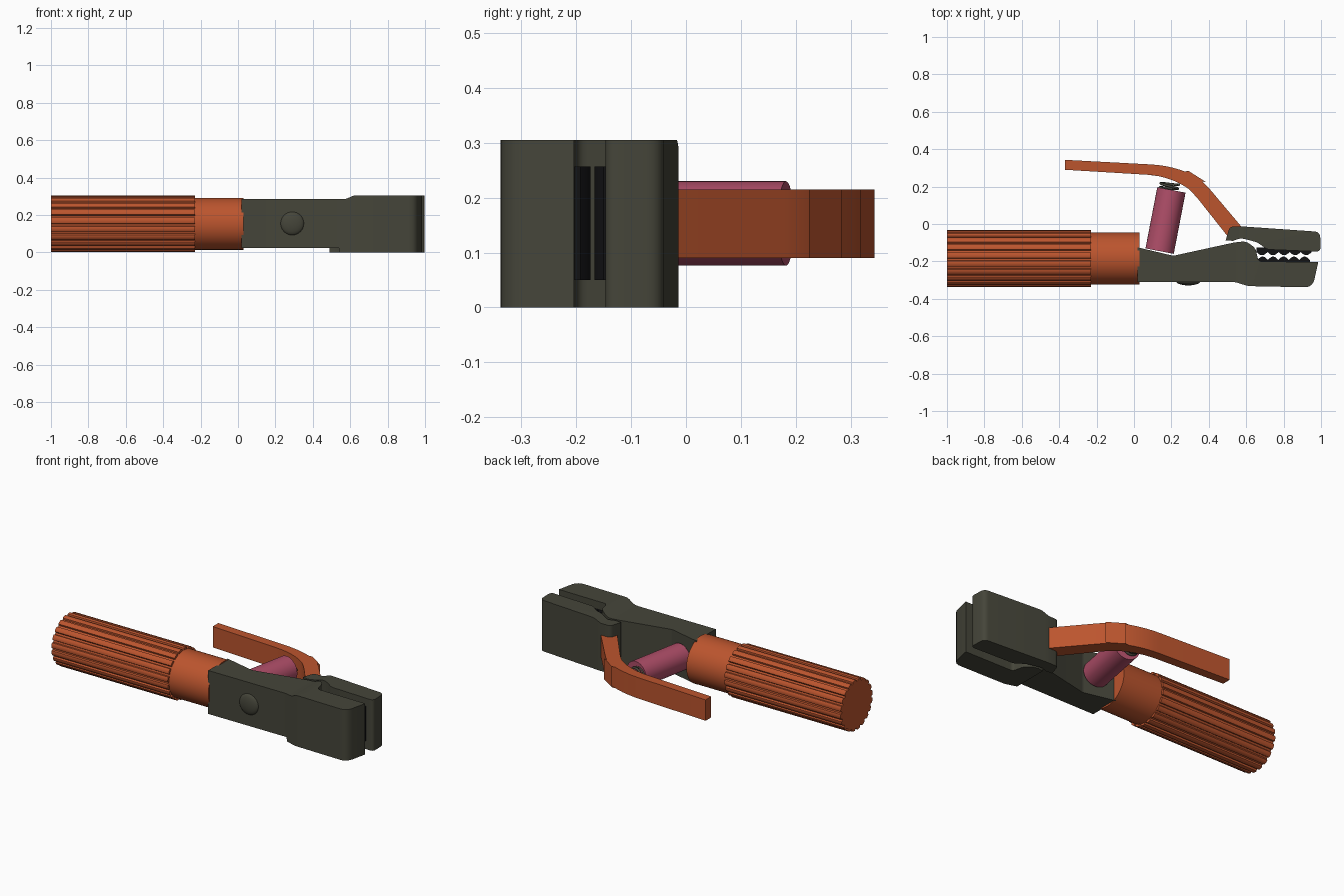
import bpy, bmesh
from math import sin, cos, pi, atan2
from mathutils import Vector

if "Cube" in bpy.data.objects:
    bpy.data.objects.remove(bpy.data.objects["Cube"], do_unlink=True)


def material(name, rgb):
    m = bpy.data.materials.new(name)
    m.use_nodes = True
    m.diffuse_color = (*rgb, 1)
    m.node_tree.nodes["Principled BSDF"].inputs["Base Color"].default_value = (*rgb, 1)
    return m


ORANGE = material("orange", (0.50, 0.09, 0.027))
GREY = material("olive grey", (0.06, 0.06, 0.042))
PINK = material("pink", (0.43, 0.076, 0.14))
BLACK = material("black", (0.006, 0.006, 0.007))
MID_Y, MID_Z = -0.185, 0.153


def finish(name, bm, mat, angle=0.6):
    bmesh.ops.recalc_face_normals(bm, faces=bm.faces[:])
    mesh = bpy.data.meshes.new(name)
    bm.to_mesh(mesh)
    bm.free()
    mesh.materials.append(mat)
    ob = bpy.data.objects.new(name, mesh)
    bpy.context.collection.objects.link(ob)
    bpy.ops.object.select_all(action="DESELECT")
    bpy.context.view_layer.objects.active = ob
    ob.select_set(True)
    bpy.ops.object.shade_smooth_by_angle(angle=angle)
    return ob


def rounded(points, steps=5):
    """Outline from (x, y, corner radius) points; corners become short curves."""
    out = []
    for i, (x, y, r) in enumerate(points):
        p = Vector((x, y))
        if r == 0:
            out.append(p)
            continue
        a = p + (Vector(points[i - 1][:2]) - p).normalized() * r
        b = p + (Vector(points[(i + 1) % len(points)][:2]) - p).normalized() * r
        for k in range(steps + 1):
            t = k / steps
            out.append(a * (1 - t) ** 2 + p * 2 * t * (1 - t) + b * t * t)
    return out


def prism(outline, z0, z1):
    """Extrude an xy outline between two heights."""
    bm = bmesh.new()
    face = bm.faces.new([bm.verts.new((p[0], p[1], z0)) for p in outline])
    ext = bmesh.ops.extrude_face_region(bm, geom=[face])["geom"]
    for v in ext:
        if isinstance(v, bmesh.types.BMVert):
            v.co.z = z1
    return bm


def jaw(name, points, cuts, top, bottom):
    """Extruded jaw, cut across x so that its top and bottom can step outward."""
    bm = prism(rounded(points), 0, 1)
    bmesh.ops.triangulate(bm, faces=[f for f in bm.faces if len(f.verts) > 4])
    for x in cuts:
        bmesh.ops.bisect_plane(bm, geom=bm.verts[:] + bm.edges[:] + bm.faces[:],
                               plane_co=(x, 0, 0), plane_no=(1, 0, 0))
    for v in bm.verts:
        v.co.z = top(v.co.x) if v.co.z > 0.5 else bottom(v.co.x)
    return finish(name, bm, GREY)


def flare_top(x):
    t = min(max((x - 0.565) / 0.065, 0), 1)
    return 0.285 + 0.02 * t * t * (3 - 2 * t)


def tube(name, start, end, radius, mat, segments=48):
    bm = bmesh.new()
    start, end = Vector(start), Vector(end)
    axis = end - start
    bmesh.ops.create_cone(bm, cap_ends=True, segments=segments, radius1=radius,
                          radius2=radius, depth=axis.length)
    ob = finish(name, bm, mat)
    ob.location = (start + end) / 2
    ob.rotation_euler = axis.to_track_quat("Z", "Y").to_euler()
    return ob


# Grip with lengthwise ridges
RIDGES = 20
grip = []
for i in range(RIDGES):
    for frac, r in ((0.0, 0.139), (0.24, 0.139), (0.3, 0.149), (0.47, 0.152),
                    (0.77, 0.152), (0.94, 0.149)):
        a = 2 * pi * (i + frac) / RIDGES
        grip.append((r * cos(a), r * sin(a)))
bm = prism(grip, -1.0, -0.23)
for v in bm.verts:
    v.co = (v.co.z, v.co.x + MID_Y, v.co.y + MID_Z)
finish("ridged_grip", bm, ORANGE, 0.5)
tube("grip_collar", (-0.25, MID_Y, MID_Z), (0.03, MID_Y, MID_Z), 0.139, ORANGE)

# Body with the fixed jaw
CUTS = (0.54, 0.543, 0.565, 0.58, 0.595, 0.615, 0.63)
jaw("body_and_fixed_jaw",
    [(0.02, -0.31, 0), (0.54, -0.31, 0.02), (0.61, -0.332, 0.02), (0.955, -0.339, 0.045),
     (0.985, -0.204, 0), (0.665, -0.2, 0.02), (0.65, -0.13, 0.02), (0.60, -0.092, 0.025),
     (0.54, -0.098, 0.02), (0.21, -0.17, 0.01), (0.02, -0.125, 0)],
    CUTS, flare_top, lambda x: 0.025 if x < 0.5415 else 0)

# Moving jaw
jaw("moving_jaw",
    [(0.49, -0.087, 0), (0.512, -0.014, 0.02), (0.58, -0.013, 0.02), (0.995, -0.042, 0.03),
     (0.998, -0.148, 0.025), (0.71, -0.136, 0.02), (0.66, -0.098, 0.02),
     (0.57, -0.075, 0.02), (0.53, -0.09, 0)],
    CUTS[2:], flare_top, lambda x: 0)


# Toothed jaw inserts
def insert(name, x0, x1, back, low, high):
    n = 40
    wave = []
    for i in range(n + 1):
        t = i / n
        wave.append((x0 + (x1 - x0) * t, low + (high - low) * abs(sin(5 * pi * t))))
    bm = prism([(x0, back)] + wave + [(x1, back)], 0.05, 0.257)
    finish(name, bm, BLACK)


insert("fixed_jaw_insert", 0.66, 0.94, -0.215, -0.192, -0.174)
insert("moving_jaw_insert", 0.655, 0.95, -0.125, -0.15, -0.167)

# Bent lever
bm = prism(rounded([(-0.37, 0.343, 0), (-0.37, 0.29, 0), (0.21, 0.255, 0.14),
                    (0.31, 0.175, 0.07), (0.52, -0.09, 0), (0.575, -0.015, 0),
                    (0.36, 0.24, 0.08), (0.25, 0.31, 0.16)], 8), 0.09, 0.215)
rim = [e for e in bm.edges
       if abs(e.verts[0].co.z - e.verts[1].co.z) < 1e-4
       and any(abs(f.normal.z) < 0.5 and (f.normal.x + 2 * f.normal.y) != 0 for f in e.link_faces)
       and min(v.co.x for v in e.verts) > -0.38
       and abs(e.verts[0].co.x - e.verts[1].co.x) > 1e-4]
bmesh.ops.bevel(bm, geom=rim, offset=0.012, segments=3, profile=0.5, affect="EDGES")
finish("bent_lever", bm, ORANGE)

# Spring sleeve and the coil above it
base, tip = Vector((0.137, -0.145, MID_Z)), Vector((0.2, 0.182, MID_Z))
tube("spring_sleeve", base, tip, 0.077, PINK)
axis = (tip - base).normalized()
side = Vector((axis.y, -axis.x, 0))
curve = bpy.data.curves.new("coil_spring", "CURVE")
curve.dimensions = "3D"
curve.bevel_depth = 0.007
curve.bevel_resolution = 2
curve.use_fill_caps = True
curve.materials.append(GREY)
line = curve.splines.new("POLY")
COUNT = 60
line.points.add(COUNT - 1)
start = tip - axis * 0.01 - side * 0.015
for i, point in enumerate(line.points):
    a = 4 * pi * i / (COUNT - 1)
    p = start + axis * 0.045 * i / (COUNT - 1) + side * 0.048 * cos(a) + Vector((0, 0, 0.048 * sin(a)))
    point.co = (*p, 1)
bpy.context.collection.objects.link(bpy.data.objects.new("coil_spring", curve))

# Domed screw head on the body
bm = bmesh.new()
bmesh.ops.create_uvsphere(bm, u_segments=32, v_segments=12, radius=0.063)
for v in bm.verts:
    v.co = (v.co.x + 0.29, -0.308 - v.co.z * 0.32, v.co.y + 0.155)
finish("screw_head", bm, GREY)
